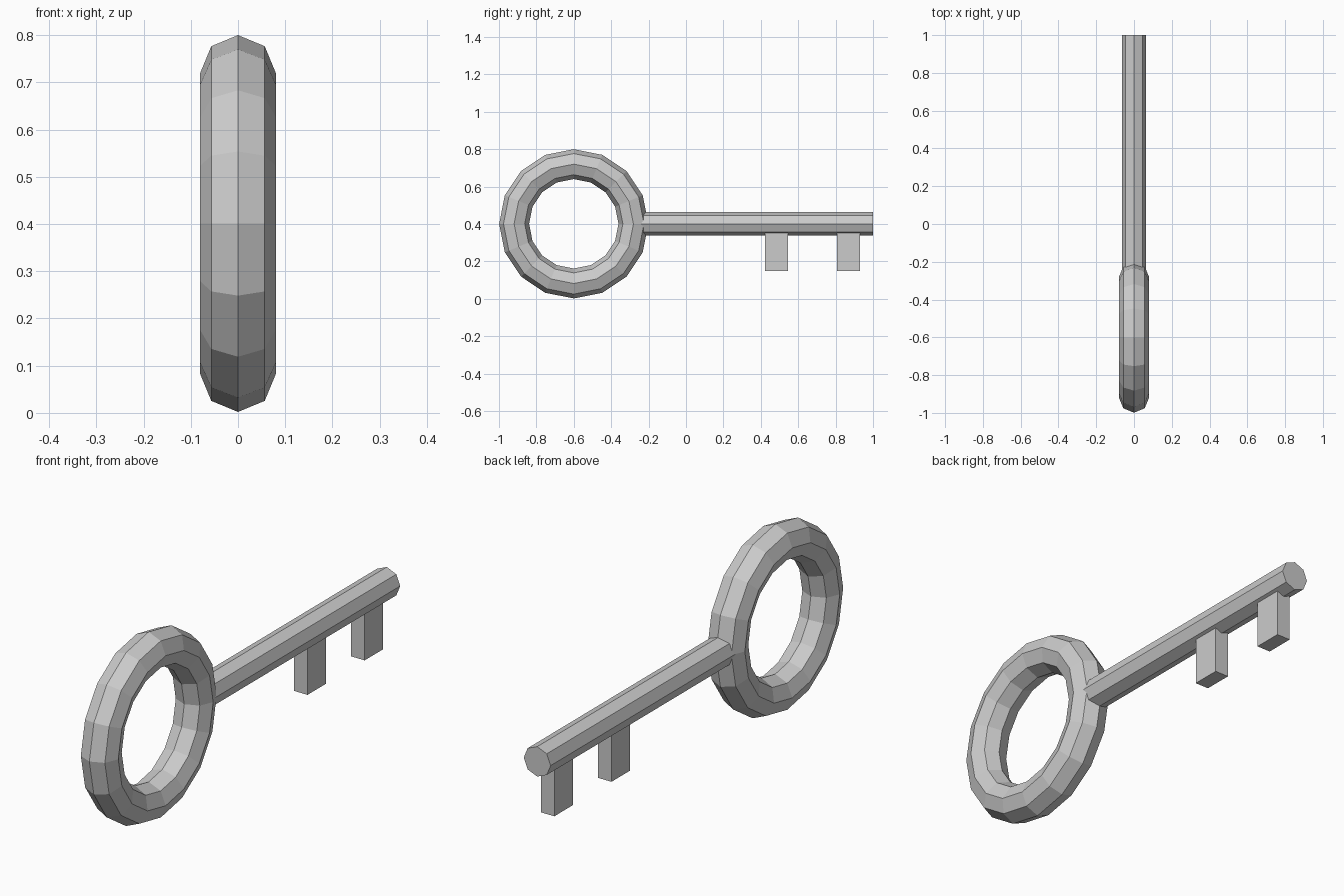
import bpy
from math import radians

if "Cube" in bpy.data.objects:
    bpy.data.objects.remove(bpy.data.objects["Cube"])

AXIS_Z = 0.401       # height of the shaft and ring centre
SHAFT_R = 0.0635

# Ring-shaped handle, standing in the YZ plane
bpy.ops.mesh.primitive_torus_add(
    major_segments=16, minor_segments=8, major_radius=0.319, minor_radius=0.08,
    location=(0, -0.6, AXIS_Z), rotation=(0, radians(90), 0))
bpy.context.object.name = "ring_handle"

# Eight-sided shaft, starting inside the ring tube
start, end = -0.27, 1.0
bpy.ops.mesh.primitive_cylinder_add(
    vertices=8, radius=SHAFT_R, depth=end - start,
    location=(0, (start + end) / 2, AXIS_Z), rotation=(radians(90), 0, 0))
bpy.context.object.name = "shaft"


def tooth(name, y):
    """Rectangular tooth hanging from the shaft."""
    bottom, top = 0.15, AXIS_Z
    bpy.ops.mesh.primitive_cube_add(size=1, location=(0, y, (bottom + top) / 2))
    obj = bpy.context.object
    obj.name = name
    obj.scale = (0.0635, 0.124, top - bottom)


# Two teeth
tooth("inner_tooth", 0.484)
tooth("outer_tooth", 0.868)
